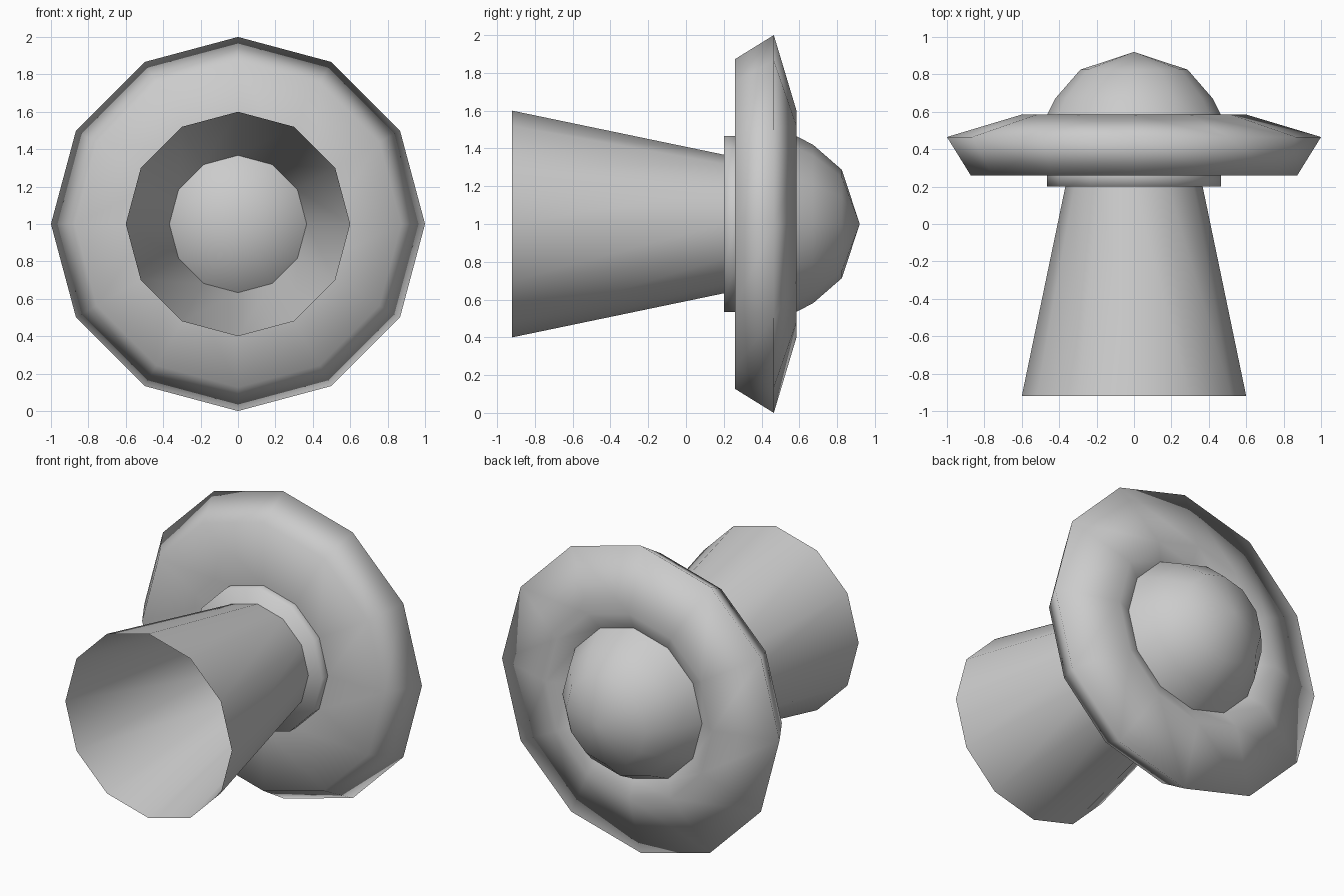
import bpy, bmesh, math

if "Cube" in bpy.data.objects:
    bpy.data.objects.remove(bpy.data.objects["Cube"])

SIDES = 12
AXIS_Z = 1.0


def lathe(name, profile):
    """Revolve (radius, y) points around the horizontal y axis."""
    bm = bmesh.new()
    rings = []
    for r, y in profile:
        if r == 0:
            rings.append([bm.verts.new((0, y, AXIS_Z))] * SIDES)
            continue
        ring = []
        for i in range(SIDES):
            a = 2 * math.pi * i / SIDES
            ring.append(bm.verts.new((r * math.cos(a), y, AXIS_Z + r * math.sin(a))))
        rings.append(ring)
    for lower, upper in zip(rings, rings[1:]):
        for i in range(SIDES):
            j = (i + 1) % SIDES
            corners = (lower[i], lower[j], upper[j], upper[i])
            face = bm.faces.new(list(dict.fromkeys(corners)))
            face.smooth = True
    mesh = bpy.data.meshes.new(name)
    bm.to_mesh(mesh)
    bm.free()
    obj = bpy.data.objects.new(name, mesh)
    bpy.context.collection.objects.link(obj)
    return obj


# open flared tube at the front
lathe("flared_tube", [(0.60, -0.92), (0.367, 0.20)])

# short closed collar behind the tube
lathe("collar", [(0, 0.20), (0.465, 0.20), (0.465, 0.26)])

# wide dish with a pointed rim and a shallow groove around the dome
lathe("dish", [(0.465, 0.26), (0.873, 0.26), (1.0, 0.465), (0.60, 0.585), (0.49, 0.535)])

# rounded dome at the back
lathe("dome", [(0.49, 0.535), (0.42, 0.672), (0.287, 0.825), (0, 0.92)])
